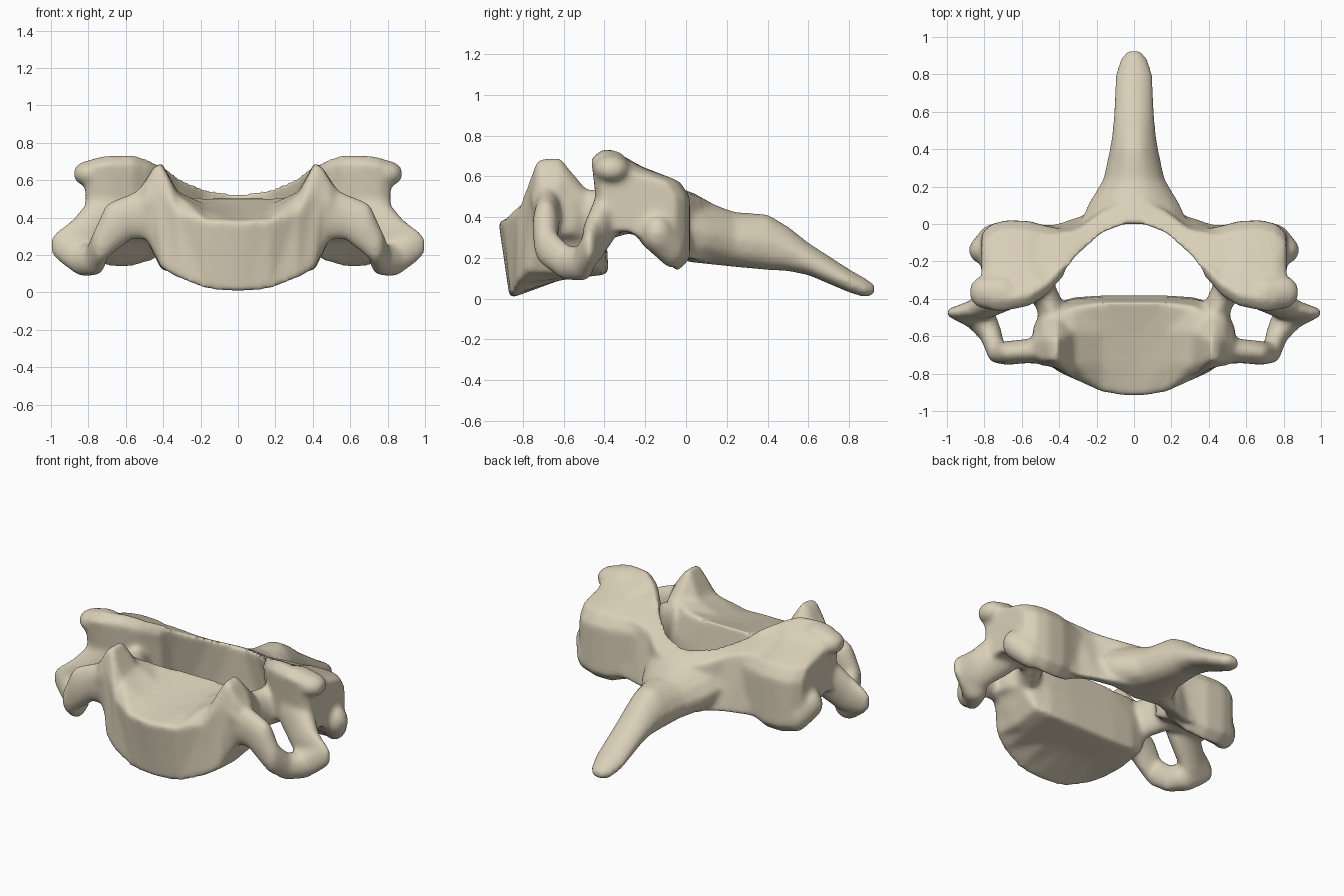
import bpy, bmesh, math
from mathutils import Matrix

if "Cube" in bpy.data.objects:
    bpy.data.objects.remove(bpy.data.objects["Cube"], do_unlink=True)

bone = bpy.data.materials.new("bone beige")
bone.use_nodes = True
colour = (0.70, 0.63, 0.48, 1)
bone.diffuse_color = colour
bone.node_tree.nodes["Principled BSDF"].inputs["Base Color"].default_value = colour

bm = bmesh.new()


def loft(rings):
    """Closed skin through rings of equal point count."""
    rows = [[bm.verts.new(p) for p in ring] for ring in rings]
    n = len(rows[0])
    for a, b in zip(rows, rows[1:]):
        for i in range(n):
            j = (i + 1) % n
            bm.faces.new((a[i], a[j], b[j], b[i]))
    bm.faces.new(rows[0][::-1])
    bm.faces.new(rows[-1])


def slices(sections):
    """Loft of (x, [(y, z), ...]) profiles."""
    loft([[(x, y, z) for y, z in prof] for x, prof in sections])


def chain(*stations):
    """Rounded limb: hulls between neighbouring ellipsoids (centre, radii)."""
    for pair in zip(stations, stations[1:]):
        part = bmesh.new()
        for x, y, z, rx, ry, rz in pair:
            m = Matrix.Translation((x, y, z)) @ Matrix.Diagonal((rx, ry, rz, 1))
            bmesh.ops.create_icosphere(part, subdivisions=3, radius=1, matrix=m)
        res = bmesh.ops.convex_hull(part, input=part.verts[:])
        junk = [g for g in res["geom_interior"] + res["geom_unused"]
                if isinstance(g, bmesh.types.BMVert) and g.is_valid]
        bmesh.ops.delete(part, geom=list(set(junk)), context="VERTS")
        temp = bpy.data.meshes.new("limb")
        part.to_mesh(temp)
        part.free()
        bm.from_mesh(temp)
        bpy.data.meshes.remove(temp)


# Vertebral body with a saddle top, raised side lips and a boxy underside
mid = [(-.865, .0), (-.92, .38), (-.75, .42), (-.58, .46), (-.42, .505),
       (-.39, .3), (-.38, .12), (-.62, .09)]
slices([
    (-.04, mid), (.04, mid),
    (.17, [(-.86, .015), (-.9, .385), (-.75, .435), (-.58, .47), (-.42, .505),
           (-.39, .3), (-.38, .12), (-.62, .09)]),
    (.32, [(-.83, .075), (-.83, .42), (-.75, .52), (-.58, .54), (-.44, .52),
           (-.4, .33), (-.39, .13), (-.62, .1)]),
    (.41, [(-.79, .13), (-.77, .55), (-.73, .69), (-.62, .7), (-.49, .54),
           (-.42, .36), (-.42, .15), (-.62, .12)]),
    (.45, [(-.74, .22), (-.76, .52), (-.73, .67), (-.62, .67), (-.49, .53),
           (-.43, .38), (-.44, .22), (-.62, .2)]),
    (.49, [(-.72, .29), (-.76, .49), (-.73, .6), (-.61, .61), (-.49, .5),
           (-.45, .4), (-.48, .3), (-.62, .29)]),
    (.54, [(-.7, .31), (-.74, .45), (-.7, .54), (-.63, .54), (-.57, .46),
           (-.55, .4), (-.56, .34), (-.62, .31)]),
])

# Pedicle joining the body to the articular pillar
chain((.42, -.52, .4, .08, .07, .13), (.465, -.4, .41, .07, .07, .13),
      (.55, -.28, .45, .1, .08, .13))


# Articular pillar: the front edge swings outwards, the ends are rounded
def pillar_slice(x, front, top, low, back):
    return x, [(front - .005, top - .045), (front + .055, top), (-.22, top - .09),
               (back - .05, .575), (back, .5), (back, low + .06), (back - .06, low),
               (-.2, .28), (-.28, .33), (front + .1, .325), (front + .03, .36),
               (front + .01, .56)]


slices([pillar_slice(*s) for s in (
    (.37, -.27, .66, .22, -.03), (.47, -.38, .71, .16, -.01), (.56, -.435, .74, .135, .015),
    (.68, -.46, .735, .135, .02), (.76, -.46, .725, .15, .0), (.815, -.43, .69, .21, -.05))])
# Flaring rim of the upper joint face, then of the lower one
chain((.7, -.37, .65, .1, .09, .08), (.795, -.365, .635, .088, .09, .07))
chain((.72, -.17, .34, .1, .07, .1), (.79, -.14, .32, .095, .08, .1))
chain((.79, -.14, .32, .095, .08, .1), (.75, -.07, .25, .08, .07, .1))

# Lamina, half of the neural arch
arch = [(.005, .535), (.02, .18), (.14, .17), (.14, .46)]
slices([
    (-.04, arch), (.03, arch),
    (.17, [(-.05, .555), (.0, .2), (.1, .18), (.07, .49)]),
    (.3, [(-.17, .61), (-.07, .23), (.04, .19), (-.03, .55)]),
    (.42, [(-.31, .68), (-.17, .26), (.0, .18), (-.05, .57)]),
    (.55, [(-.36, .7), (-.2, .3), (.0, .2), (-.05, .57)]),
])

# Transverse process: front bar, front tubercle, gutter floor, rear tubercle
chain((.44, -.68, .43, .06, .07, .15), (.58, -.68, .405, .06, .065, .12),
      (.68, -.69, .345, .055, .065, .14), (.735, -.69, .26, .05, .055, .1),
      (.765, -.59, .175, .06, .06, .085), (.82, -.51, .17, .09, .06, .085),
      (.945, -.475, .25, .06, .034, .085))
chain((.945, -.475, .25, .06, .034, .085), (.82, -.455, .29, .1, .055, .13),
      (.7, -.39, .41, .12, .07, .14))

# Mirror every paired part to the other side
mesh = bpy.data.meshes.new("vertebra")
half = bm.copy()
bmesh.ops.scale(half, vec=(-1, 1, 1), verts=half.verts[:])
half.to_mesh(mesh)
half.free()
bm.from_mesh(mesh)

# Spinous process with a narrower top ridge: (y, half width, bottom, top)
rings = []
for y, w, low, high in ((.0, .29, .18, .52), (.1, .25, .17, .475), (.24, .165, .155, .425),
                        (.4, .13, .14, .415), (.5, .115, .135, .355), (.6, .11, .115, .275),
                        (.8, .1, .03, .145), (.88, .075, .005, .1), (.925, .04, .02, .07)):
    ring = []
    for k in range(16):
        a = math.tau * k / 16
        c, s = math.cos(a), math.sin(a)
        ring.append((w * math.copysign(abs(c) ** .8, c) * (1 - .35 * max(0, s)), y,
                     (low + high) / 2 + (high - low) / 2 * math.copysign(abs(s) ** .8, s)))
    rings.append(ring)
loft(rings)

bmesh.ops.recalc_face_normals(bm, faces=bm.faces[:])
bm.to_mesh(mesh)
bm.free()
mesh.materials.append(bone)
vertebra = bpy.data.objects.new("vertebra", mesh)
bpy.context.collection.objects.link(vertebra)

# Fuse the parts into one smooth bone
fuse = vertebra.modifiers.new("fuse", "REMESH")
fuse.mode = "VOXEL"
fuse.voxel_size = .014
fuse.use_smooth_shade = True
soften = vertebra.modifiers.new("soften", "SMOOTH")
soften.factor = .5
soften.iterations = 16
